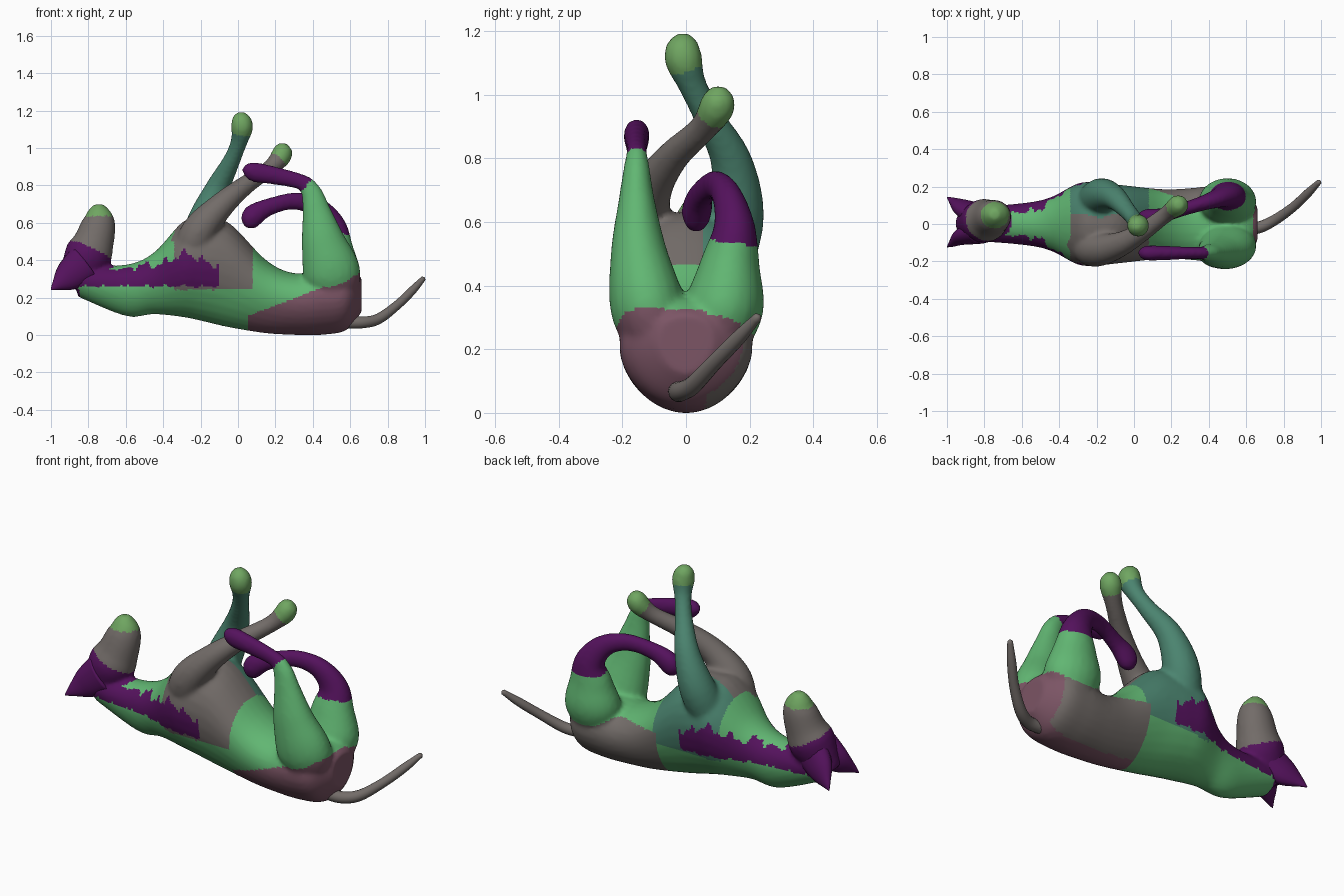
import bpy, bmesh, math
from mathutils import Vector, kdtree

if "Cube" in bpy.data.objects:
    bpy.data.objects.remove(bpy.data.objects["Cube"])

COLOURS = {"green": (.12, .47, .17), "teal": (.07, .23, .16), "grey": (.17, .15, .14),
           "mauve": (.2, .09, .13), "purple": (.09, .006, .11), "olive": (.16, .38, .12)}
NAMES = list(COLOURS)
MATS = []
for n in NAMES:
    m = bpy.data.materials.new(n)
    m.diffuse_color = (*COLOURS[n], 1)
    m.use_nodes = True
    m.node_tree.nodes["Principled BSDF"].inputs["Base Color"].default_value = m.diffuse_color
    MATS.append(m)
KEY = {n[0]: n for n in NAMES if n != "grey"}
KEY["y"] = "grey"


def spline(pts, steps=6):
    """Catmull-Rom through rows of numbers."""
    out = []
    for i in range(len(pts) - 1):
        a, b, c, d = (pts[min(max(i + k, 0), len(pts) - 1)] for k in (-1, 0, 1, 2))
        for s in range(steps):
            t = s / steps
            out.append([.5 * (2 * q + (r - p) * t + (2 * p - 5 * q + 4 * r - w) * t * t
                              + (3 * q - p - 3 * r + w) * t ** 3)
                        for p, q, r, w in zip(a, b, c, d)])
    return out + [list(pts[-1])]


def loft(bm, rings):
    """Skin rings of points and cap both ends."""
    vs = [[bm.verts.new(p) for p in ring] for ring in rings]
    n = len(vs[0])
    for a, b in zip(vs, vs[1:]):
        for i in range(n):
            bm.faces.new((a[i], a[(i + 1) % n], b[(i + 1) % n], b[i]))
    bm.faces.new(vs[0])
    bm.faces.new(vs[-1][::-1])


def tube(bm, pts, squash=1, n=20):
    """Round-ended tube along (x, y, z, radius) rows, narrowed sideways by squash."""
    rows = spline(pts)
    end, prev = Vector(rows[-1][:3]), Vector(rows[-2][:3])
    d, r = (end - prev).normalized(), rows[-1][3]
    for t in (.35, .6):
        rows.append([*(end + d * r * t), r * (1.05 - t)])
    P = [Vector(r[:3]) for r in rows]
    rings = []
    for i, row in enumerate(rows):
        d = (P[min(i + 1, len(P) - 1)] - P[max(i - 1, 0)]).normalized()
        u = (Vector((0, 1, 0)) - d * d.y).normalized()
        v = d.cross(u)
        angles = [2 * math.pi * k / n for k in range(n)]
        rings.append([P[i] + (u * squash * math.cos(a) + v * math.sin(a)) * row[3] for a in angles])
    loft(bm, rings)
    return rows


def finish(bm, name, voxel=0):
    bmesh.ops.recalc_face_normals(bm, faces=bm.faces)
    me = bpy.data.meshes.new(name)
    bm.to_mesh(me)
    bm.free()
    ob = bpy.data.objects.new(name, me)
    bpy.context.collection.objects.link(ob)
    if voxel:
        r = ob.modifiers.new("fuse", "REMESH")
        r.mode, r.voxel_size = "VOXEL", voxel
        s = ob.modifiers.new("soften", "SMOOTH")
        s.factor, s.iterations = .5, 8
        dg = bpy.context.evaluated_depsgraph_get()
        ob.data = bpy.data.meshes.new_from_object(ob.evaluated_get(dg))
        ob.modifiers.clear()
    for p in ob.data.polygons:
        p.use_smooth = True
    return ob


body = bmesh.new()
seeds = []

# Torso and neck: x, bottom z, top z, half width
torso = [(-.86, .205, .37, .09), (-.6, .1, .375, .11), (-.45, .11, .44, .14), (-.3, .095, .6, .215),
         (-.2, .075, .63, .22), (-.05, .04, .6, .205), (.15, .008, .4, .185), (.3, 0, .33, .19),
         (.45, 0, .35, .205), (.58, .025, .355, .195), (.66, .12, .31, .09)]
rings = []
for x, zb, zt, w in spline(torso):
    angles = [2 * math.pi * k / 28 for k in range(28)]
    rings.append([(x, w * math.cos(t) * (1 + .15 * math.sin(t)),
                   (zb + zt) / 2 + (zt - zb) / 2 * math.sin(t)) for t in angles])
loft(body, rings)


def limb(pts, colours, squash=1):
    """Add a tube; one colour letter per point, x leaves it to the torso."""
    for i, r in enumerate(tube(body, pts, squash)):
        c = colours[min(round(i / 6), len(colours) - 1)]
        if c != "x":
            seeds.append((r, KEY[c]))


# Head and muzzle
limb([(-.90, 0, .27, .07), (-.81, .015, .41, .125), (-.77, .03, .5, .108),
      (-.745, .045, .6, .09), (-.745, .05, .66, .062)], "ppyyo", .93)
# Front legs
limb([(-.27, -.08, .38, .10), (-.21, -.135, .55, .095), (-.09, -.115, .69, .07),
      (.04, -.045, .80, .052), (.17, .05, .89, .044), (.23, .095, .955, .056),
      (.238, .103, .995, .05)], "xyyyyoo")
limb([(-.24, .08, .4, .10), (-.18, .15, .6, .095), (-.11, .145, .78, .067), (-.035, .07, .93, .047),
      (.005, .02, 1.03, .045), (.022, -.008, 1.11, .06), (.012, -.01, 1.16, .05)], "xttttoo")


# Hind legs share one thigh shape
def thigh(side):
    return [(.5, side * .08, .2, .12), (.5, side * .12, .33, .155)]


limb(thigh(-1) + [(.455, -.148, .5, .118), (.42, -.155, .66, .077), (.39, -.155, .765, .055),
                  (.33, -.155, .82, .043), (.1, -.155, .868, .054), (.065, -.155, .862, .05)],
     "xxgggppp", .76)
limb(thigh(1) + [(.5, .138, .46, .12), (.495, .152, .58, .083), (.42, .128, .68, .058),
                 (.3, .09, .715, .046), (.17, .05, .685, .047), (.085, .035, .64, .06),
                 (.065, .032, .6, .052)], "xxgpppppp", .8)
ob = finish(body, "reclining_animal_body", .012)


def torso_colour(c):
    x, y, z = c
    ragged = .012 * math.sin(60 * x) + .008 * math.sin(131 * x + 2)
    top = .37 + .06 * math.exp(-((x + .28) / .1) ** 2) + ragged
    if x < -.1 and .26 < z - ragged * .4 < top and abs(y) > .06:
        return "purple"
    if x > .05 and z < .1 + .38 * (x - .05):
        return "grey" if y > .06 and x < .6 else "mauve"
    if x > .05 and y > .1 and z < .3:
        return "grey"
    if -.34 < x < .08 and z > .24:
        return "grey" if y < .05 else "teal"
    return "green"


# Paint the body faces by nearest limb, otherwise by torso zone
tree = kdtree.KDTree(len(seeds))
for i, (r, c) in enumerate(seeds):
    tree.insert(r[:3], i)
tree.balance()
ob.data.materials.clear()
for m in MATS:
    ob.data.materials.append(m)
for p in ob.data.polygons:
    c = p.center
    co, i, d = tree.find(c)
    r, col = seeds[i]
    shoulder = -.4 < c.x < -.1 and c.z < .5
    if d > 1.25 * max(r[3], .04) or shoulder:
        col = torso_colour(c)
    p.material_index = NAMES.index(col)

# Ears
for side, name in ((-1, "ear_near"), (1, "ear_far")):
    bm = bmesh.new()
    tube(bm, [(-.82, side * .04, .38, .11), (-.91, side * .075 + .01, .31, .08),
              (-.97, side * .115 + .01, .265, .03), (-.997, side * .132 + .01, .243, .005)], .6, 14)
    finish(bm, name).data.materials.append(MATS[NAMES.index("purple")])

# Tail
bm = bmesh.new()
tube(bm, [(.56, -.02, .07, .035), (.66, -.02, .066, .032), (.75, .02, .085, .029),
          (.85, .09, .158, .025), (.93, .165, .235, .023), (.99, .225, .3, .014)], 1, 14)
finish(bm, "tail").data.materials.append(MATS[NAMES.index("grey")])

# Rest everything on the ground
low = min(v.co.z for v in ob.data.vertices)
for o in bpy.context.collection.objects:
    o.location.z -= low
